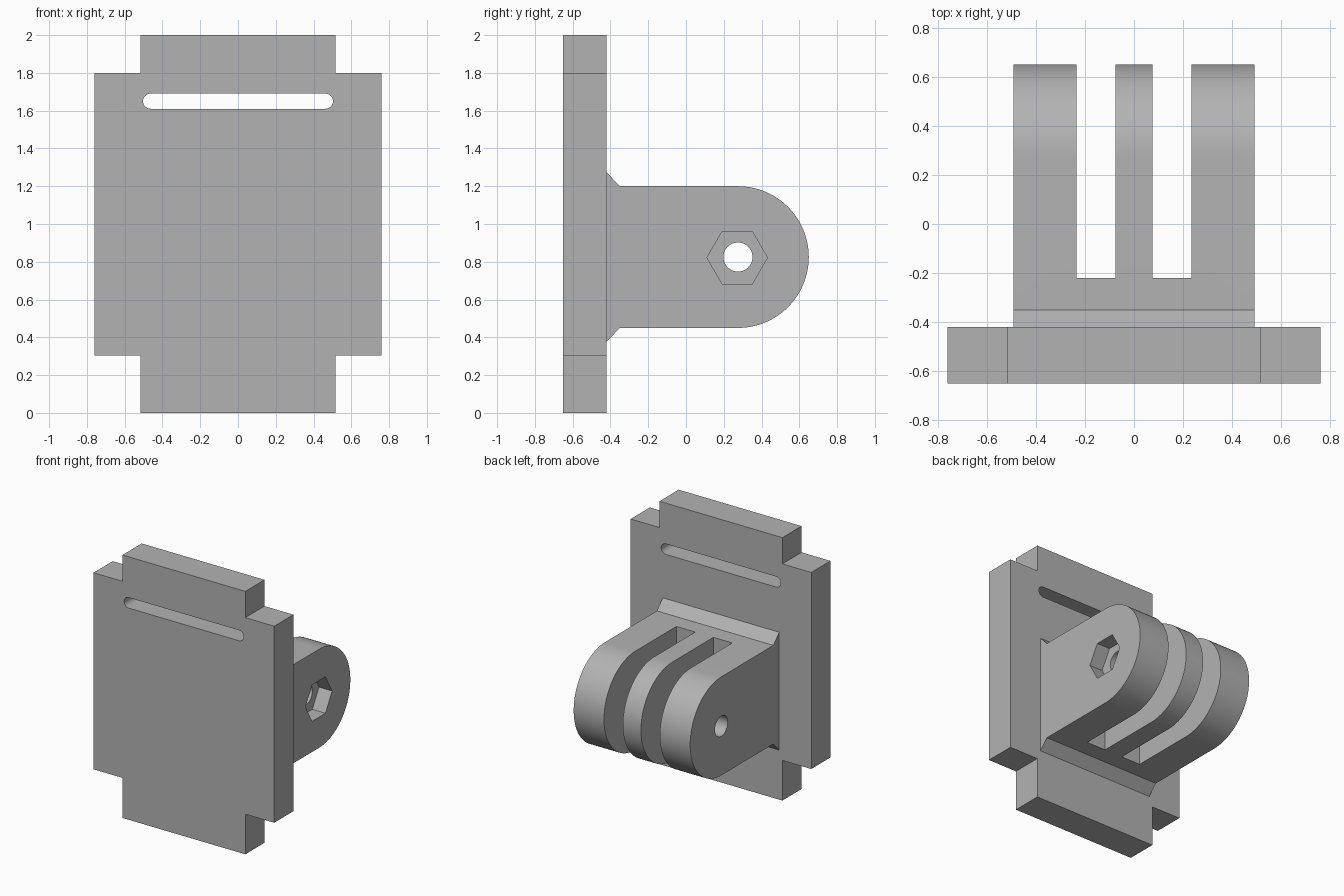
import bpy, bmesh
from math import sin, cos, pi, radians
from mathutils import Vector

cube = bpy.data.objects.get("Cube")
if cube:
    bpy.data.objects.remove(cube, do_unlink=True)

grey = bpy.data.materials.new("plain_grey")
grey.use_nodes = True
colour = (0.45, 0.45, 0.45, 1)
grey.diffuse_color = colour
grey.node_tree.nodes["Principled BSDF"].inputs["Base Color"].default_value = colour


def arc(cx, cz, r, start, end, n):
    """Points along an arc, angles in degrees."""
    return [(cx + r * cos(radians(start + (end - start) * i / n)),
             cz + r * sin(radians(start + (end - start) * i / n))) for i in range(n + 1)]


def prism(name, outline, axis, low, high):
    """Extrude an outline along x (points are y, z) or along y (points are x, z)."""
    bm = bmesh.new()
    place = (lambda a, b: (low, a, b)) if axis == "x" else (lambda a, b: (a, low, b))
    face = bm.faces.new([bm.verts.new(place(a, b)) for a, b in outline])
    moved = bmesh.ops.extrude_face_region(bm, geom=[face])["geom"]
    shift = Vector((high - low, 0, 0)) if axis == "x" else Vector((0, high - low, 0))
    bmesh.ops.translate(bm, vec=shift, verts=[v for v in moved if isinstance(v, bmesh.types.BMVert)])
    bmesh.ops.recalc_face_normals(bm, faces=bm.faces)
    mesh = bpy.data.meshes.new(name)
    bm.to_mesh(mesh)
    bm.free()
    mesh.materials.append(grey)
    obj = bpy.data.objects.new(name, mesh)
    bpy.context.collection.objects.link(obj)
    return obj


def cut(target, cutters):
    """Subtract the cutters, apply the result and remove them."""
    bpy.ops.object.select_all(action="DESELECT")
    bpy.context.view_layer.objects.active = target
    target.select_set(True)
    for cutter in cutters:
        cutter.hide_render = True
        mod = target.modifiers.new("cut", "BOOLEAN")
        mod.operation, mod.solver, mod.object = "DIFFERENCE", "EXACT", cutter
        bpy.ops.object.modifier_apply(modifier=mod.name)
        bpy.data.objects.remove(cutter, do_unlink=True)
    bpy.ops.object.shade_smooth_by_angle(angle=radians(20))


# Back plate: a rectangle with notched corners and a strap slot
front, back = -0.65, -0.42
wide, narrow = 0.76, 0.517
low, high = 0.305, 1.8
right_side = [(narrow, 0), (narrow, low), (wide, low), (wide, high), (narrow, high), (narrow, 2)]
plate = prism("plate", right_side + [(-x, z) for x, z in reversed(right_side)], "y", front, back)
slot = arc(0.463, 1.65, 0.04, -90, 90, 16) + arc(-0.463, 1.65, 0.04, 90, 270, 16)
cut(plate, [prism("slot_cutter", slot, "y", front - 0.1, back + 0.1)])

# Mount: rounded block with sloped feet against the plate
pivot_y, pivot_z, radius = 0.275, 0.825, 0.375
top, bottom = pivot_z + radius, pivot_z - radius
profile = [(back, bottom - 0.073), (-0.35, bottom)]
profile += arc(pivot_y, pivot_z, radius, -90, 90, 64)
profile += [(-0.35, top), (back, top + 0.073)]
mount = prism("mount", profile, "x", -0.49, 0.49)

# Two gaps that leave three prongs, a bolt hole and a nut pocket on the left
gap = [(-0.22, 0.2), (0.9, 0.2), (0.9, 1.5), (-0.22, 1.5)]
hex_nut = arc(pivot_y - 0.004, pivot_z - 0.003, 0.16, 0, 300, 5)
hole = arc(pivot_y, pivot_z, 0.077, 0, 352.5, 47)
cut(mount, [
    prism("left_gap_cutter", gap, "x", 0.076, 0.235),
    prism("right_gap_cutter", gap, "x", -0.235, -0.076),
    prism("bolt_hole_cutter", hole, "x", -0.6, 0.6),
    prism("nut_pocket_cutter", hex_nut, "x", 0.38, 0.6),
])
